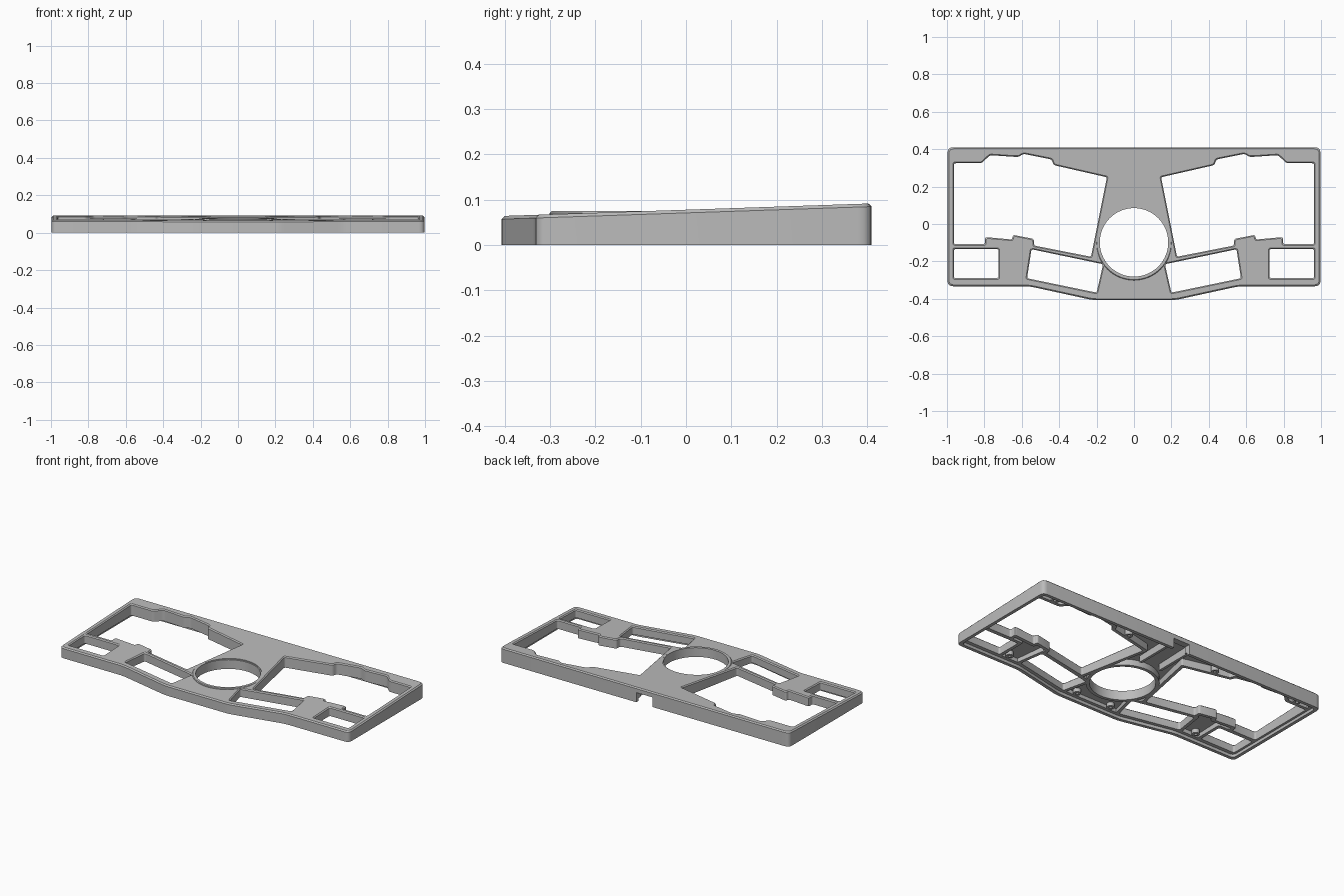
import bpy, bmesh, math
from mathutils import Vector

if "Cube" in bpy.data.objects:
    bpy.data.objects.remove(bpy.data.objects["Cube"])

SLOPE = 0.034      # rise of the top face per unit of depth
TOP = 0.078        # top height at the middle
FLOOR = 0.018      # height of the recess for the base plate
grey = bpy.data.materials.new("grey_plastic")
grey.diffuse_color = (0.5, 0.5, 0.5, 1)
grey.use_nodes = True
grey.node_tree.nodes["Principled BSDF"].inputs["Base Color"].default_value = grey.diffuse_color


def offset(pts, d):
    """Grow (d > 0) or shrink a counter-clockwise polygon."""
    out = []
    for i, p in enumerate(pts):
        a = (p - pts[i - 1]).normalized()
        b = (pts[(i + 1) % len(pts)] - p).normalized()
        na, nb = Vector((a.y, -a.x)), Vector((b.y, -b.x))
        out.append(p + (na + nb) * (d / (1 + na.dot(nb))))
    return out


def rounded(pts, r, n=4):
    """Replace every corner by a small curve."""
    if r == 0:
        return pts
    out = []
    for i, p in enumerate(pts):
        a, b = pts[i - 1] - p, pts[(i + 1) % len(pts)] - p
        d = min(r, a.length * 0.45, b.length * 0.45)
        a, b = p + a.normalized() * d, p + b.normalized() * d
        for k in range(n + 1):
            t = k / n
            out.append(a * (1 - t) ** 2 + p * 2 * t * (1 - t) + b * t * t)
    return out


def prism(name, pts, layers, r=0.0):
    """Stack of loops; each layer is (offset, height, slope)."""
    pts = [Vector(p) for p in pts]
    bm = bmesh.new()
    loops = []
    for off, z, k in layers:
        loops.append([bm.verts.new((p.x, p.y, z + k * p.y))
                      for p in rounded(offset(pts, off), r)])
    n = len(loops[0])
    for lo, hi in zip(loops, loops[1:]):
        for i in range(n):
            j = (i + 1) % n
            bm.faces.new((lo[i], lo[j], hi[j], hi[i]))
    bm.faces.new(loops[0][::-1])
    bm.faces.new(loops[-1])
    me = bpy.data.meshes.new(name)
    bm.to_mesh(me)
    bm.free()
    me.materials.append(grey)
    ob = bpy.data.objects.new(name, me)
    bpy.context.collection.objects.link(ob)
    return ob


def cut(ob, tool):
    """Subtract the tool from the object and discard the tool."""
    m = ob.modifiers.new("cut", 'BOOLEAN')
    m.operation, m.solver, m.object = 'DIFFERENCE', 'EXACT', tool
    dg = bpy.context.evaluated_depsgraph_get()
    me = bpy.data.meshes.new_from_object(ob.evaluated_get(dg))
    ob.modifiers.clear()
    ob.data = me
    bpy.data.objects.remove(tool)


def mirror(pts):
    return [(-x, y) for x, y in reversed(pts)]


def circle(x, y, r, n=16):
    return [(x + r * math.cos(2 * math.pi * i / n),
             y + r * math.sin(2 * math.pi * i / n)) for i in range(n)]


def box(x0, x1, y0, y1):
    return [(x0, y0), (x1, y0), (x1, y1), (x0, y1)]


half = [(0.22, -0.407), (0.56, -0.333), (0.997, -0.333), (0.997, 0.41)]
outline = half + mirror(half)

# openings on the right side, counter-clockwise
key_window = [(0.145, 0.25), (0.23, -0.175), (0.535, -0.115), (0.535, -0.08),
              (0.647, -0.058), (0.652, -0.083), (0.797, -0.07), (0.797, -0.108),
              (0.963, -0.108), (0.963, 0.325), (0.815, 0.325), (0.77, 0.368),
              (0.62, 0.358), (0.59, 0.375), (0.44, 0.345), (0.43, 0.315)]
small_window = box(0.725, 0.963, -0.29, -0.133)
thumb_window = [(0.2, -0.367), (0.572, -0.29), (0.548, -0.135), (0.165, -0.215)]
windows = [key_window, small_window, thumb_window]
windows += [mirror(w) for w in windows]
bosses = [(s * x, y) for s in (-1, 1)
          for x, y in ((0.67, -0.27), (0.12, -0.345), (0.87, 0.36), (0.31, 0.325))]
knob = (0, -0.098)
column = [(0, -0.1, 0), (0, 0.2, 0)]

# outer body with a chamfered sloping top
case = prism("case_shell", outline,
             [(0, 0, 0), (0, TOP - 0.007, SLOPE), (-0.007, TOP, SLOPE)], 0.03)

# hollow underside, leaving window rims, bosses and port channel walls standing
cavity = prism("cavity", outline,
               [(-0.04, -0.05, 0), (-0.04, 0.052, SLOPE)], 0.02)
for w in windows:
    cut(cavity, prism("rim", w, [(0.02, -0.1, 0), (0.02, 0.2, 0)], 0.01))
for x, y in bosses:
    cut(cavity, prism("boss", circle(x, y, 0.022), column))
for s in (-1, 1):
    cut(cavity, prism("channel_wall", box(s * 0.07 - 0.008, s * 0.07 + 0.008, 0.14, 0.45), column))
cut(case, cavity)

# recess for the base plate
cut(case, prism("recess", outline, [(-0.02, -0.05, 0), (-0.02, FLOOR, 0)], 0.025))

# windows with chamfered upper edges
for w in windows:
    cut(case, prism("window", w, [(0, -0.1, 0), (0, TOP - 0.006, SLOPE),
                                  (0.012, TOP + 0.006, SLOPE)], 0.012))
# screw holes, knob opening, cable notch
for x, y in bosses:
    cut(case, prism("screw_hole", circle(x, y, 0.009, 12), [(0, -0.1, 0), (0, 0.045, 0)]))
cut(case, prism("knob_hole", circle(*knob, 0.19, 64), column))
cut(case, prism("notch", box(-0.055, 0.055, 0.35, 0.5), [(0, -0.1, 0), (0, 0.06, 0)]))

# collar around the knob opening
ring = prism("knob_collar", circle(*knob, 0.203, 64),
             [(0, FLOOR, 0), (0, 0.071, 0), (-0.004, 0.075, 0)])
cut(ring, prism("bore", circle(*knob, 0.183, 64), column))

for ob in (case, ring):
    ob.select_set(True)
    bpy.context.view_layer.objects.active = ob
bpy.ops.object.shade_smooth_by_angle(angle=math.radians(30))
